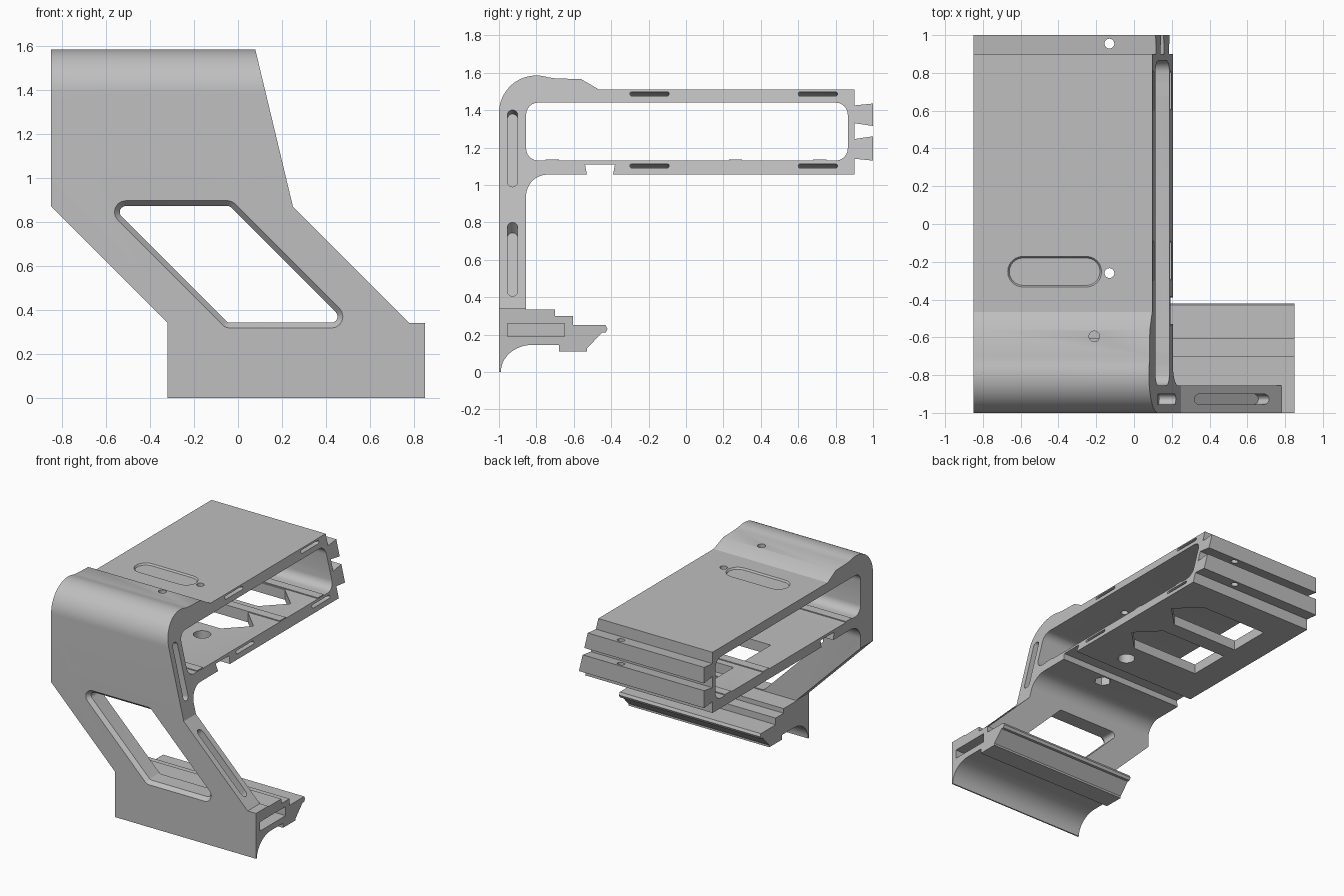
import bpy
import bmesh
from math import sin, cos, pi, atan2, tau
from mathutils import Vector

cube = bpy.data.objects.get("Cube")
if cube:
    bpy.data.objects.remove(cube, do_unlink=True)

grey = bpy.data.materials.new("plain grey")
grey.use_nodes = True
grey.diffuse_color = (0.52, 0.52, 0.52, 1)
grey.node_tree.nodes["Principled BSDF"].inputs["Base Color"].default_value = grey.diffuse_color


def along_x(a, b, t):
    return (t, a, b)


def along_y(a, b, t):
    return (a, t, b)


def along_z(a, b, t):
    return (a, b, t)


def arc(cx, cy, rx, ry, start, end, n=12):
    angles = [start + (end - start) * i / n for i in range(n + 1)]
    return [(cx + rx * cos(a), cy + ry * sin(a)) for a in angles]


def rounded(centres, r, n=6):
    """Counter-clockwise outline around corner centres."""
    pts = []
    for i, c in enumerate(centres):
        p, q = centres[i - 1], centres[(i + 1) % len(centres)]
        a = atan2(c[1] - p[1], c[0] - p[0]) - pi / 2
        b = atan2(q[1] - c[1], q[0] - c[0]) - pi / 2
        pts += arc(c[0], c[1], r, r, a, a + (b - a) % tau, n)
    return pts


def box(a0, b0, a1, b1):
    return [(a0, b0), (a1, b0), (a1, b1), (a0, b1)]


def rounded_box(a0, b0, a1, b1, r):
    return rounded(box(a0 + r, b0 + r, a1 - r, b1 - r), r)


def capsule(a0, b0, a1, b1):
    r = min(a1 - a0, b1 - b0) / 2
    e = 0.0005
    return rounded_box(a0, b0, a1, b1, r - e)


def circle(x, y, r, n=24):
    return arc(x, y, r, r, 0, tau * (n - 1) / n, n - 1)


def loft(name, low, high, place, t0, t1):
    """Solid between two matching outlines."""
    bm = bmesh.new()
    v0 = [bm.verts.new(place(a, b, t0)) for a, b in low]
    v1 = [bm.verts.new(place(a, b, t1)) for a, b in high]
    bm.faces.new(v0)
    bm.faces.new(v1)
    for i in range(len(v0)):
        bm.faces.new((v0[i - 1], v0[i], v1[i], v1[i - 1]))
    bmesh.ops.recalc_face_normals(bm, faces=bm.faces)
    mesh = bpy.data.meshes.new(name)
    bm.to_mesh(mesh)
    bm.free()
    mesh.materials.append(grey)
    obj = bpy.data.objects.new(name, mesh)
    bpy.context.collection.objects.link(obj)
    return obj


def prism(name, pts, place, t0, t1):
    return loft(name, pts, pts, place, t0, t1)


def combine(target, tool, operation="DIFFERENCE"):
    mod = target.modifiers.new(tool.name, "BOOLEAN")
    mod.operation = operation
    mod.solver = "EXACT"
    mod.object = tool
    bpy.context.view_layer.objects.active = target
    bpy.ops.object.modifier_apply(modifier=mod.name)
    bpy.data.objects.remove(tool, do_unlink=True)


# Side profile: foot, upright, box and rear dovetails
profile = [(-1, 0), (-0.99, 0)]
profile += arc(-0.82, 0, 0.17, 0.145, pi * 0.97, pi / 2)
profile += [(-0.68, 0.145), (-0.68, 0.11), (-0.53, 0.11), (-0.53, 0.125),
            (-0.45, 0.21), (-0.43, 0.21), (-0.42, 0.23), (-0.43, 0.25),
            (-0.605, 0.25), (-0.605, 0.3), (-0.7, 0.3), (-0.7, 0.335), (-0.855, 0.335)]
profile += arc(-0.74, 0.94, 0.115, 0.115, pi, pi / 2)
profile += [(-0.53, 1.055), (-0.54, 1.11), (-0.38, 1.11), (-0.39, 1.055), (0.9, 1.055),
            (0.9, 1.14), (1, 1.13), (1, 1.26), (0.9, 1.245),
            (0.9, 1.33), (1, 1.315), (1, 1.435), (0.9, 1.425),
            (0.9, 1.51), (-0.465, 1.51), (-0.56, 1.565), (-0.7, 1.57)]
profile += arc(-0.8, 1.385, 0.2, 0.2, pi * 0.4, pi, 20)
body = prism("bracket_body", profile, along_x, -0.85, 0.85)

# Open channel through the box
combine(body, prism("channel", rounded_box(-0.855, 1.13, 0.865, 1.44, 0.065), along_x, -1, 1))

# Front outline trims the sides
outline = [(-0.32, -0.1), (0.85, -0.1), (0.85, 0.34), (0.78, 0.34), (0.25, 0.87),
           (0.08, 1.58), (0.056, 1.68), (-0.85, 1.68), (-0.85, 0.87), (-0.32, 0.34)]
combine(body, prism("outline", outline, along_y, -1.2, 1.2), "INTERSECT")

# Slanted window in the upright, with a chamfered front rim
corners = [(-0.51, 0.845), (-0.035, 0.37), (0.425, 0.37), (-0.05, 0.845)]
inner, outer = rounded(corners, 0.028), rounded(corners, 0.054)
combine(body, prism("window", inner, along_y, -1.1, -0.8))
combine(body, loft("window_rim", outer, inner, along_y, -1.002, -0.972))


# Slots that follow the sloping right edge
def sloped(top, bottom):
    top, bottom = Vector(top), Vector(bottom)
    d = (bottom - top).normalized()

    def place(y, z, t):
        p = top + d * ((z - top.y) / d.y)
        return (p.x - d.y * t, y, p.y + d.x * t)
    return place


upper_edge = sloped((0.08, 1.58), (0.25, 0.87))
lower_edge = sloped((0.25, 0.87), (0.78, 0.34))
combine(body, prism("upper_slot", capsule(-0.955, 0.99, -0.9, 1.4), upper_edge, -0.09, 0.05))
combine(body, prism("lower_slot", capsule(-0.955, 0.405, -0.9, 0.8), lower_edge, -0.08, 0.05))
for y in (-0.3, 0.6):
    for z in (1.09, 1.475):
        combine(body, prism("edge_slot", capsule(y, z, y + 0.21, z + 0.023),
                            upper_edge, -0.09, 0.05))

# Pocket in the end of the foot
combine(body, prism("foot_pocket", box(-0.955, 0.19, -0.65, 0.258), along_x, 0.7, 0.9))

# Pointed openings in the lower plate
for y in (0.07, 0.51):
    opening = [(0.08, y), (-0.08, y + 0.16), (-0.64, y + 0.16), (-0.64, y - 0.16), (-0.08, y - 0.16)]
    combine(body, prism("pointed_opening", opening, along_z, 1, 1.25))

# Round and hexagonal holes, and the shallow oval recess on top
combine(body, prism("top_hole", circle(-0.13, -0.26, 0.026), along_z, 1.3, 1.7))
combine(body, prism("floor_hole", circle(-0.13, -0.24, 0.06), along_z, 1, 1.25))
combine(body, prism("front_hole", circle(-0.21, -0.595, 0.028), along_z, 1.3, 1.7))
combine(body, prism("hex_hole", circle(-0.21, -0.595, 0.06, 6), along_z, 1, 1.25))
combine(body, prism("rear_hole", circle(-0.13, 0.955, 0.026), along_z, 1, 1.7))
combine(body, loft("oval_recess", capsule(-0.66, -0.325, -0.18, -0.18),
                   capsule(-0.67, -0.335, -0.17, -0.17), along_z, 1.498, 1.512))

# Low ribs across the channel floor
for y in (-0.715, 0.265, 0.715):
    rib = box(-0.85, y - 0.035, 0.186, y + 0.035)
    prism("floor_rib", rib, along_z, 1.128, 1.137)

bpy.ops.object.select_all(action="DESELECT")
body.select_set(True)
bpy.context.view_layer.objects.active = body
bpy.ops.object.shade_smooth_by_angle(angle=pi / 6)
